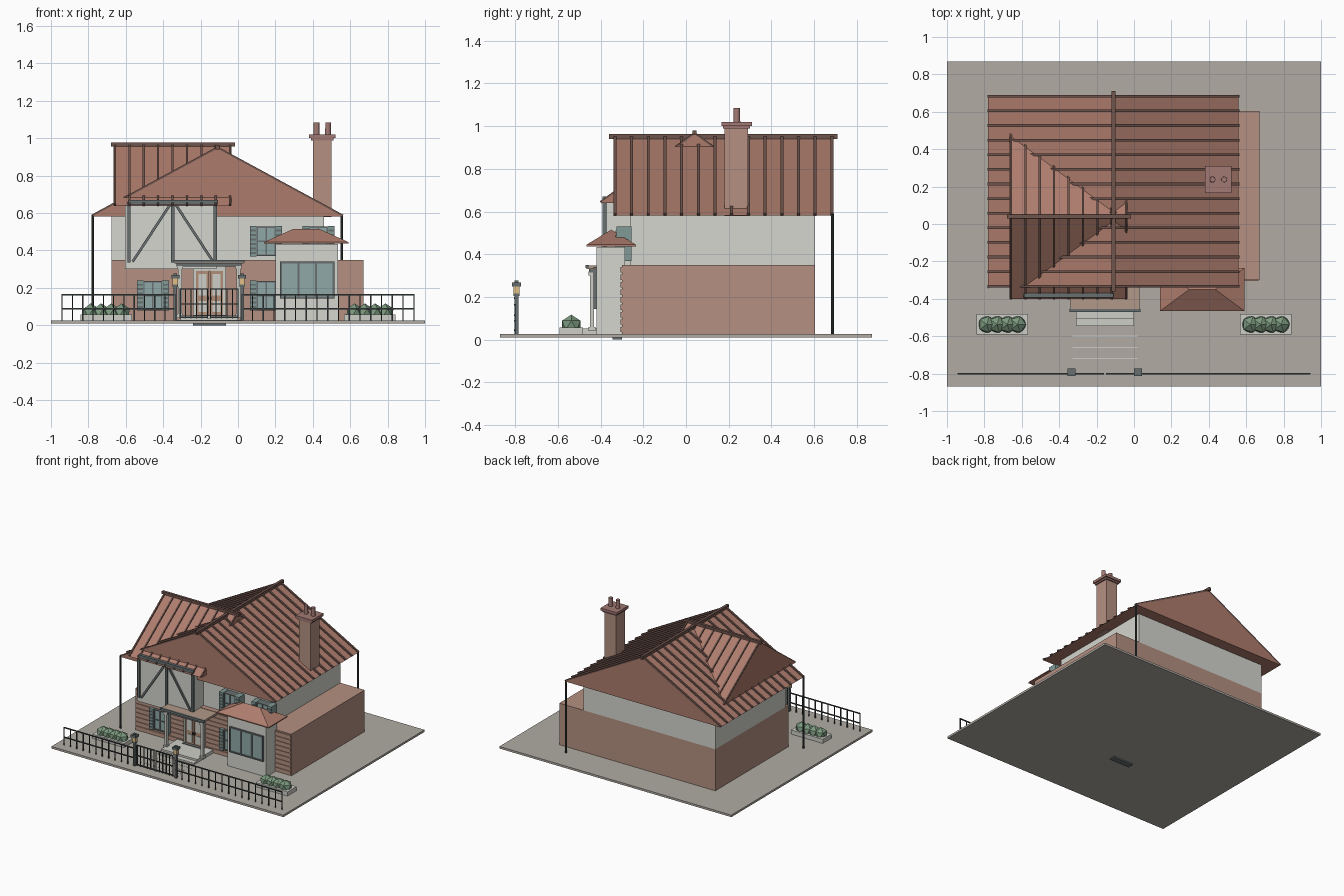
import bpy, bmesh, math
from mathutils import Vector, Matrix

if "Cube" in bpy.data.objects:
    bpy.data.objects.remove(bpy.data.objects["Cube"])

PAL = {'roof': (.42, .20, .15), 'rib': (.16, .09, .075), 'brick': (.46, .28, .22), 'white': (.66, .67, .62),
       'ground': (.44, .41, .37), 'stone': (.62, .62, .58), 'timber': (.14, .16, .16), 'iron': (.05, .06, .06),
       'glass': (.28, .40, .39), 'shutter': (.22, .32, .31), 'door': (.45, .27, .19), 'lamp': (.75, .52, .24),
       'bush': (.20, .32, .21), 'cap': (.36, .19, .17), 'porch': (.45, .32, .25)}
MATS = {}


def finish(bm, name, col):
    bmesh.ops.recalc_face_normals(bm, faces=bm.faces)
    me = bpy.data.meshes.new(name)
    bm.to_mesh(me)
    bm.free()
    if col not in MATS:
        MATS[col] = bpy.data.materials.new(col)
        MATS[col].diffuse_color = (*PAL[col], 1)
    me.materials.append(MATS[col])
    ob = bpy.data.objects.new(name, me)
    bpy.context.collection.objects.link(ob)
    return ob


def boxes(name, col, ranges):
    """One object from boxes given as (x0, x1, y0, y1, z0, z1)."""
    bm = bmesh.new()
    for x0, x1, y0, y1, z0, z1 in ranges:
        m = Matrix.Translation(((x0+x1)/2, (y0+y1)/2, (z0+z1)/2)) @ Matrix.Diagonal((x1-x0, y1-y0, z1-z0, 1))
        bmesh.ops.create_cube(bm, size=1, matrix=m)
    return finish(bm, name, col)


def beams(name, col, segs, w, h):
    """One object from bars running between point pairs."""
    bm = bmesh.new()
    for a, b in segs:
        a, b = Vector(a), Vector(b)
        d = b - a
        m = Matrix.Translation((a+b)/2) @ d.to_track_quat('X', 'Z').to_matrix().to_4x4() @ Matrix.Diagonal((d.length, w, h, 1))
        bmesh.ops.create_cube(bm, size=1, matrix=m)
    return finish(bm, name, col)


def cyls(name, col, items, n=12):
    bm = bmesh.new()
    for x, y, z0, z1, r0, r1 in items:
        bmesh.ops.create_cone(bm, cap_ends=True, segments=n, radius1=r0, radius2=r1, depth=z1-z0,
                              matrix=Matrix.Translation((x, y, (z0+z1)/2)))
    return finish(bm, name, col)


def hull(name, col, pts):
    bm = bmesh.new()
    for p in pts:
        bm.verts.new(p)
    bmesh.ops.convex_hull(bm, input=bm.verts)
    return finish(bm, name, col)


# ground, path and steps
boxes('ground', 'ground', [(-1, 1, -.87, .87, .01, .026)])
boxes('path_joints', 'stone', [(-.33, .02, y-.003, y+.003, .02, .027) for y in (-.6, -.66, -.72)])
boxes('steps', 'stone', [(-.31, 0, -.545, -.3, .02, .038), (-.31, 0, -.505, -.3, .03, .052)])

# walls
boxes('lower_wall', 'brick', [(-.675, .67, -.3, .603, .02, .35)])
boxes('brick_courses', 'brick', [(-.67, .665, -.306, -.29, .035 + i*.035, .06 + i*.035) for i in range(9)])
boxes('upper_wall', 'white', [(-.675, .46, -.26, .603, .35, .585)])

# main roof with ribs
EX0, EX1, RX, EZ, RZ = -.78, .56, -.11, .582, .945
hull('main_roof', 'roof', [(x, y, z) for y in (-.34, .69) for x, z in ((EX0, EZ), (EX1, EZ), (RX, RZ))])
ys = [-.333 + i*1.016/13 for i in range(14)]
beams('main_roof_ribs', 'rib', [((x, y, EZ+.003), (RX, y, RZ+.003)) for y in ys for x in (EX0, EX1)], .014, .014)
boxes('main_ridge', 'rib', [(RX-.01, RX+.01, -.36, .71, RZ-.005, RZ+.018)])
cyls('downpipes', 'iron', [(-.777, -.337, .026, .59, .007, .007), (.555, .685, .026, .59, .007, .007)], 8)

# cross gable roof with ribs
CX0, CX1, CY0, CY1, CZ, CR = -.665, -.035, -.4, .48, .64, .962
hull('cross_roof', 'roof', [(x, y, z) for x in (CX0, CX1) for y, z in ((CY0, CZ), (CY1, CZ), ((CY0+CY1)/2, CR))])
xs = [CX0+.007 + i*(CX1-CX0-.014)/8 for i in range(9)]
beams('cross_roof_ribs', 'rib', [((x, y, CZ+.003), (x, .04, CR+.003)) for x in xs for y in (CY0, CY1)], .011, .011)
boxes('cross_ridge', 'rib', [(-.68, -.015, .03, .05, CR-.005, CR+.016)])

# half-timbered projecting bay
boxes('upper_bay', 'white', [(-.605, -.115, -.38, -.25, .3, .645)])
boxes('bay_posts', 'timber', [(x-.009, x+.009, -.392, -.37, .335, .66) for x in (-.583, -.348, -.122)]
      + [(-.585, -.11, -.392, -.37, .645, .67)])
beams('bay_braces', 'timber', [((-.348 + s*.015, -.384, .645), (-.348 + s*.215, -.384, .34)) for s in (-1, 1)], .014, .014)

# windows with shutters
for label, x, z in (('lower_left', -.455, .08), ('lower_right', .15, .08), ('upper_left', .15, .37), ('upper_right', .43, .37)):
    back = -.295 if z < .2 else -.255
    boxes(label + '_window', 'glass', [(x-.05, x+.05, -.312, back, z+.005, z+.155)])
    boxes(label + '_frame', 'timber', [(x-.05, x+.05, -.318, back, z0, z0+.008) for z0 in (z, z+.075, z+.15)]
          + [(x+d-.004, x+d+.004, -.318, back, z, z+.158) for d in (-.048, 0, .048)])
    boxes(label + '_shutters', 'shutter', [(x+s*.068-.018, x+s*.068+.018, -.326, back, z-.002, z+.16) for s in (-1, 1)])
    boxes(label + '_slats', 'timber', [(x+s*.068-.014, x+s*.068+.014, -.329, -.32, z+.012+i*.024, z+.022+i*.024)
                                       for s in (-1, 1) for i in range(6)])

# ground-floor bay window and hipped roof
boxes('bay_window_wall', 'white', [(.2, .535, -.418, -.285, .02, .435)])
boxes('bay_glass', 'glass', [(.23, .51, -.425, -.41, .15, .335)])
boxes('bay_mullions', 'timber', [(x-.005, x+.005, -.432, -.41, .145, .338) for x in (.23, .323, .417, .51)]
      + [(.225, .515, -.432, -.41, z, z+.01) for z in (.143, .33)])
hull('bay_window_roof', 'roof', [(x, y, z) for x in (.14, .59) for y in (-.465, -.235) for z in (.437, .445)]
     + [(.295, -.35, .515), (.435, -.35, .515)])

# porch and double door
boxes('porch_roof', 'porch', [(-.34, .03, -.465, -.29, .33, .347)])
boxes('porch_fascia', 'timber', [(-.345, .035, -.47, -.455, .335, .35), (-.33, .02, -.455, -.435, .315, .332)])
for x in (-.31, .003):
    boxes('porch_column', 'stone', [(x-.01, x+.01, -.45, -.43, .04, .33), (x-.016, x+.016, -.456, -.424, .04, .06),
                                    (x-.016, x+.016, -.456, -.424, .3, .318)])
boxes('door_sill', 'timber', [(-.24, -.065, -.345, -.3, 0, .056)])
boxes('door_frame', 'stone', [(-.24, -.225, -.33, -.29, .04, .315), (-.08, -.065, -.33, -.29, .04, .315),
                              (-.24, -.065, -.33, -.29, .29, .315)])
boxes('door_leaves', 'door', [(-.225, -.154, -.322, -.29, .05, .29), (-.151, -.08, -.322, -.29, .05, .29)])
boxes('door_glass', 'stone', [(x-.022, x+.022, -.326, -.31, z0, z1) for x in (-.19, -.115) for z0, z1 in ((.07, .13), (.16, .275))])
boxes('door_handles', 'iron', [(x-.003, x+.003, -.335, -.31, .135, .155) for x in (-.16, -.145)])

# chimney
boxes('chimney', 'brick', [(.4, .5, .18, .29, .58, 1.0)])
boxes('chimney_cap', 'cap', [(.38, .52, .167, .31, 1.0, 1.02), (.39, .51, .174, .3, .988, 1.0)])
cyls('chimney_pots', 'cap', [(x, .238, 1.02, 1.085, .016, .015) for x in (.42, .482)])

# planters with bushes
for s in (-1, 1):
    boxes('planter', 'stone', [(s*.705-.137, s*.705+.137, -.592, -.482, .02, .058)])
    bm = bmesh.new()
    for i in range(4):
        bmesh.ops.create_icosphere(bm, subdivisions=1, radius=.05,
                                   matrix=Matrix.Translation((s*.705-.0825+i*.055, -.537, .067)))
    finish(bm, 'bushes', 'bush')

# front fence, gate and lamp posts
FY = -.8
for label, x0, x1 in (('left', -.94, -.335), ('right', .02, .94)):
    n = round((x1-x0)/.056)
    boxes(label + '_fence', 'iron', [(x0, x1, FY-.004, FY+.004, z, z+.007) for z in (.085, .16)]
          + [(x-.003, x+.003, FY-.003, FY+.003, .02, .167) for x in [x0 + (x1-x0)*i/n for i in range(n+1)]])
for x0, x1 in ((-.312, -.16), (-.15, .002)):
    boxes('gate', 'iron', [(x0, x1, FY-.004, FY+.004, z, z+.007) for z in (.04, .11, .19)]
          + [(x-.003, x+.003, FY-.003, FY+.003, .035, .197) for x in [x0+.003 + (x1-x0-.006)*i/5 for i in range(6)]])
for x in (-.335, .022):
    boxes('lamp_post', 'timber', [(x-.009, x+.009, -.802, -.784, .02, .21), (x-.014, x+.014, -.807, -.779, .205, .217)])
    boxes('lamp_glass', 'lamp', [(x-.014, x+.014, -.807, -.779, .217, .25)])
    boxes('lamp_cap', 'timber', [(x-.021, x+.021, -.814, -.772, .25, .268), (x-.01, x+.01, -.803, -.783, .268, .276)])

for m in bpy.data.materials:
    if m.users and not m.is_grease_pencil:
        m.use_nodes = True
        m.node_tree.nodes["Principled BSDF"].inputs["Base Color"].default_value = m.diffuse_color
